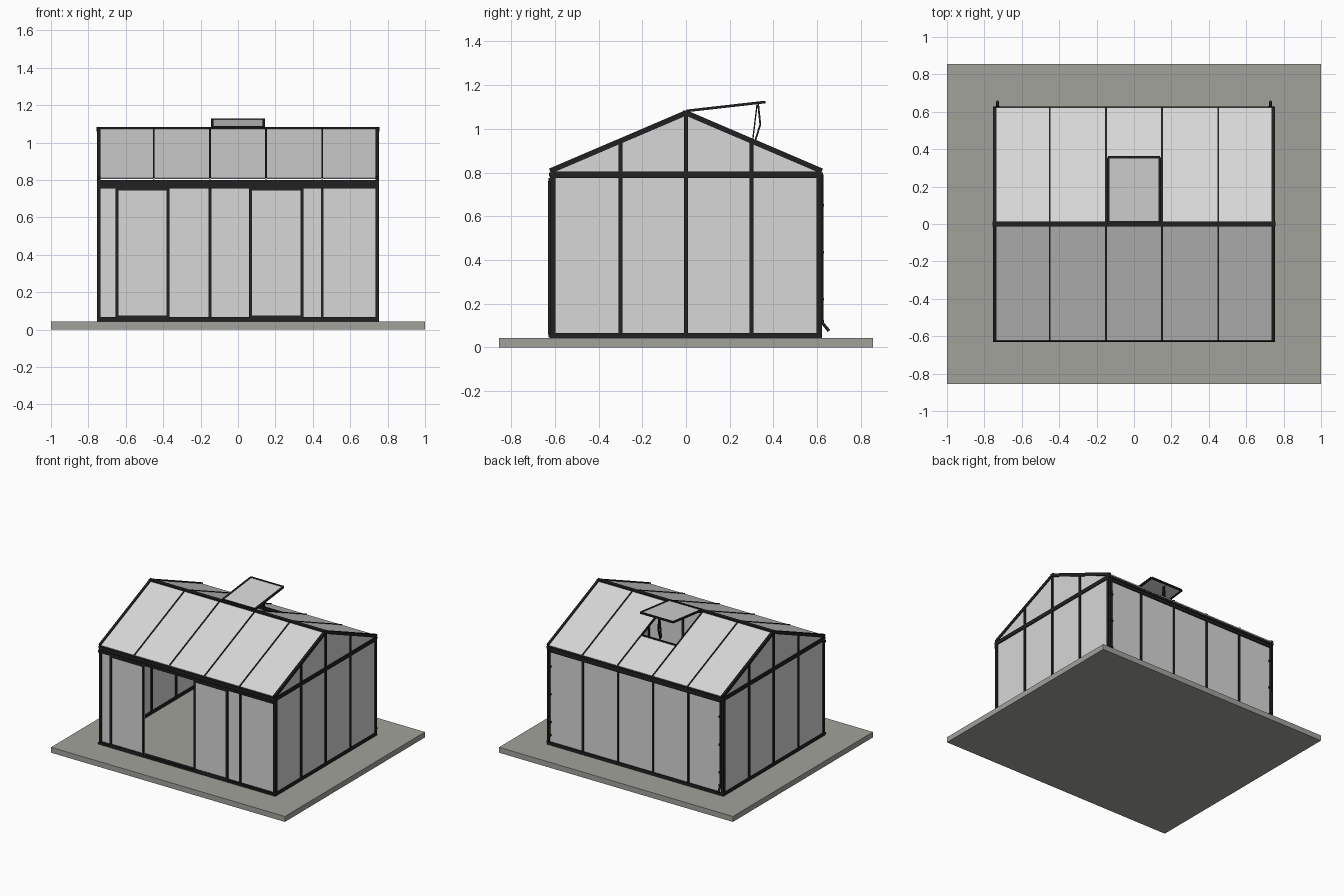
import bpy, bmesh
from mathutils import Vector, Matrix

if "Cube" in bpy.data.objects:
    bpy.data.objects.remove(bpy.data.objects["Cube"])


def material(name, rgb):
    m = bpy.data.materials.new(name)
    m.diffuse_color = (*rgb, 1)
    m.use_nodes = True
    m.node_tree.nodes["Principled BSDF"].inputs["Base Color"].default_value = m.diffuse_color
    return m


FRAME = material("black_frame", (0.015, 0.015, 0.015))
GLASS = material("pale_glazing", (0.68, 0.68, 0.68))
STONE = material("grey_stone", (0.36, 0.36, 0.33))


def bar(p, q, w, h):
    """Rectangular bar from p to q: w is its horizontal width, h its other thickness."""
    p, q = Vector(p), Vector(q)
    d = (q - p).normalized()
    side = Vector((1, 0, 0)) if abs(d.x) < 0.5 else Vector((0, 1, 0))
    up = d.cross(side).normalized()
    m = Matrix((d * (q - p).length, side * w, up * h)).transposed().to_4x4()
    m.translation = (p + q) / 2
    return m


def box(x0, x1, y0, y1, z0, z1):
    m = Matrix.Diagonal((x1 - x0, y1 - y0, z1 - z0, 1))
    m.translation = ((x0 + x1) / 2, (y0 + y1) / 2, (z0 + z1) / 2)
    return m


def build(name, mats, mat):
    bm = bmesh.new()
    for m in mats:
        bmesh.ops.create_cube(bm, size=1, matrix=m)
    bmesh.ops.recalc_face_normals(bm, faces=bm.faces)
    me = bpy.data.meshes.new(name)
    bm.to_mesh(me)
    bm.free()
    me.materials.append(mat)
    ob = bpy.data.objects.new(name, me)
    bpy.context.collection.objects.link(ob)
    return ob


def polygon_plate(name, pts, thickness, mat):
    """Flat plate in the yz plane, given x on every point, thickened along x."""
    bm = bmesh.new()
    face = bm.faces.new([bm.verts.new(p) for p in pts])
    ext = bmesh.ops.extrude_face_region(bm, geom=[face])["geom"]
    bmesh.ops.translate(bm, vec=(thickness, 0, 0),
                        verts=[v for v in ext if isinstance(v, bmesh.types.BMVert)])
    bmesh.ops.recalc_face_normals(bm, faces=bm.faces)
    me = bpy.data.meshes.new(name)
    bm.to_mesh(me)
    bm.free()
    me.materials.append(mat)
    bpy.context.collection.objects.link(bpy.data.objects.new(name, me))


X, Y = 0.745, 0.61          # wall centre lines
Z0, Z1, RIDGE = 0.042, 0.8, 1.075
SLOPE = 0.428
BAYS = (-0.45, -0.15, 0.15, 0.45)


def roof_z(y):
    return RIDGE - SLOPE * abs(y)


# Base slab
build("base_slab", [box(-1, 1, -0.855, 0.855, 0, 0.042)], STONE)

# Sill rails, eave beams and corner posts
sills, beams, corners = [], [], []
for s in (-1, 1):
    sills += [bar((-0.755, s * Y, 0.054), (0.755, s * Y, 0.054), 0.024, 0.024),
              bar((s * X, -Y, 0.054), (s * X, Y, 0.054), 0.02, 0.024)]
    beams += [bar((-0.755, s * Y, 0.78), (0.755, s * Y, 0.78), 0.024, 0.04),
              bar((s * X, -Y, 0.789), (s * X, Y, 0.789), 0.02, 0.03)]
    corners += [bar((s * X, t * Y, Z0), (s * X, t * Y, Z1), 0.02, 0.024) for t in (-1, 1)]
build("sill_rails", sills, FRAME)
build("eave_beams", beams, FRAME)
build("corner_posts", corners, FRAME)

# Intermediate posts; the front has an open doorway between two of them
build("rear_posts", [bar((x, Y, Z0), (x, Y, Z1), 0.015, 0.02) for x in BAYS], FRAME)
build("front_posts", [bar((x, -Y, Z0), (x, -Y, Z1), 0.015, 0.02)
                      for x in (-0.45, 0.15, 0.45)], FRAME)
build("gable_posts", [bar((s * X, y, Z0), (s * X, y, roof_z(y)), 0.02, 0.018)
                      for s in (-1, 1) for y in (-0.3, 0, 0.3)], FRAME)

# Wall glazing
build("rear_glazing", [box(-X, X, 0.607, 0.613, 0.05, 0.79)], GLASS)
build("front_glazing", [box(-X, -0.45, -0.613, -0.607, 0.05, 0.79),
                        box(0.15, X, -0.613, -0.607, 0.05, 0.79)], GLASS)
for s, side in ((-1, "left"), (1, "right")):
    x = s * X - 0.003
    polygon_plate(side + "_gable_glazing",
                  [(x, -Y, 0.05), (x, Y, 0.05), (x, Y, roof_z(Y)),
                   (x, 0, RIDGE), (x, -Y, roof_z(Y))], 0.006, GLASS)

# Roof glazing, leaving the vent opening in the rear slope
E, VENT_Y = 0.622, 0.33


def roof_pane(x0, x1, y0, y1):
    return bar(((x0 + x1) / 2, y0, roof_z(y0)), ((x0 + x1) / 2, y1, roof_z(y1)), x1 - x0, 0.006)


build("front_roof_glazing", [roof_pane(-X, X, 0, -E)], GLASS)
build("rear_roof_glazing", [roof_pane(-X, -0.15, 0, E), roof_pane(0.15, X, 0, E),
                            roof_pane(-0.15, 0.15, VENT_Y, E)], GLASS)

# Rafters and ridge
rafters = []
for s in (-1, 1):
    for x in BAYS:
        rafters.append(bar((x, 0, RIDGE), (x, s * E, roof_z(E)), 0.009, 0.016))
    for x in (-X, X):
        rafters.append(bar((x, 0, RIDGE - 0.002), (x, s * E, roof_z(E) - 0.002), 0.018, 0.024))
build("rafters", rafters, FRAME)
build("ridge_beam", [box(-0.757, 0.757, -0.014, 0.014, 1.06, 1.083)], FRAME)

# Gutters under the eaves and the front sliding track
build("gutters", [box(-0.755, 0.755, *sorted((s * 0.61, s * 0.627)), 0.783, 0.801)
                  for s in (-1, 1)], FRAME)
build("door_track", [box(-0.755, 0.755, -0.63, -0.61, 0.755, 0.774),
                     box(-0.755, 0.755, -0.63, -0.61, 0.046, 0.06)], FRAME)

# Sliding doors, both slid outwards
for x0, name in ((-0.655, "left"), (0.06, "right")):
    x1, y = x0 + 0.29, -0.624
    build(name + "_door_frame",
          [bar((x, y, 0.058), (x, y, 0.76), 0.016, 0.014) for x in (x0 + 0.008, x1 - 0.008)] +
          [bar((x0, y, z), (x1, y, z), 0.014, 0.018) for z in (0.067, 0.753)], FRAME)
    build(name + "_door_glazing", [box(x0, x1, y - 0.003, y + 0.003, 0.06, 0.755)], GLASS)

# Raised roof vent with its frame, opening bar and prop
hinge, tip = Vector((0, 0.01, 1.083)), Vector((0, 0.356, 1.122))
build("vent_glazing", [bar(hinge, tip, 0.28, 0.006)], GLASS)
side = Vector((0.138, 0, 0))
cross = [bar(p - side, p + side, 0.014, 0.012) for p in (hinge, tip)]
build("vent_frame", cross + [bar(hinge + s * side, tip + s * side, 0.014, 0.012)
                             for s in (-1, 1)], FRAME)
build("vent_sill", [bar((-0.15, VENT_Y, roof_z(VENT_Y)), (0.15, VENT_Y, roof_z(VENT_Y)),
                        0.014, 0.014)], FRAME)
build("vent_prop", [bar((0, 0.305, 0.945), (0, 0.325, 1.11), 0.014, 0.006),
                    bar((0, 0.315, 0.94), (0, 0.34, 1.02), 0.008, 0.008),
                    bar((0, 0.34, 1.02), (0, 0.33, 1.115), 0.008, 0.008)], FRAME)

# Rear downpipes with brackets and kicked-out feet
for s, name in ((-1, "left"), (1, "right")):
    cu = bpy.data.curves.new(name + "_downpipe", "CURVE")
    cu.dimensions = "3D"
    cu.bevel_depth, cu.bevel_resolution, cu.use_fill_caps = 0.007, 2, True
    sp = cu.splines.new("POLY")
    path = [(0.622, 0.79), (0.622, 0.115), (0.654, 0.075)]
    sp.points.add(len(path) - 1)
    for pt, (y, z) in zip(sp.points, path):
        pt.co = (s * 0.73, y, z, 1)
    cu.materials.append(FRAME)
    bpy.context.collection.objects.link(bpy.data.objects.new(name + "_downpipe", cu))
    build(name + "_pipe_brackets", [box(s * 0.73 - 0.011, s * 0.73 + 0.011, 0.61, 0.632,
                                        z - 0.006, z + 0.006)
                                    for z in (0.12, 0.22, 0.435, 0.65)], FRAME)
